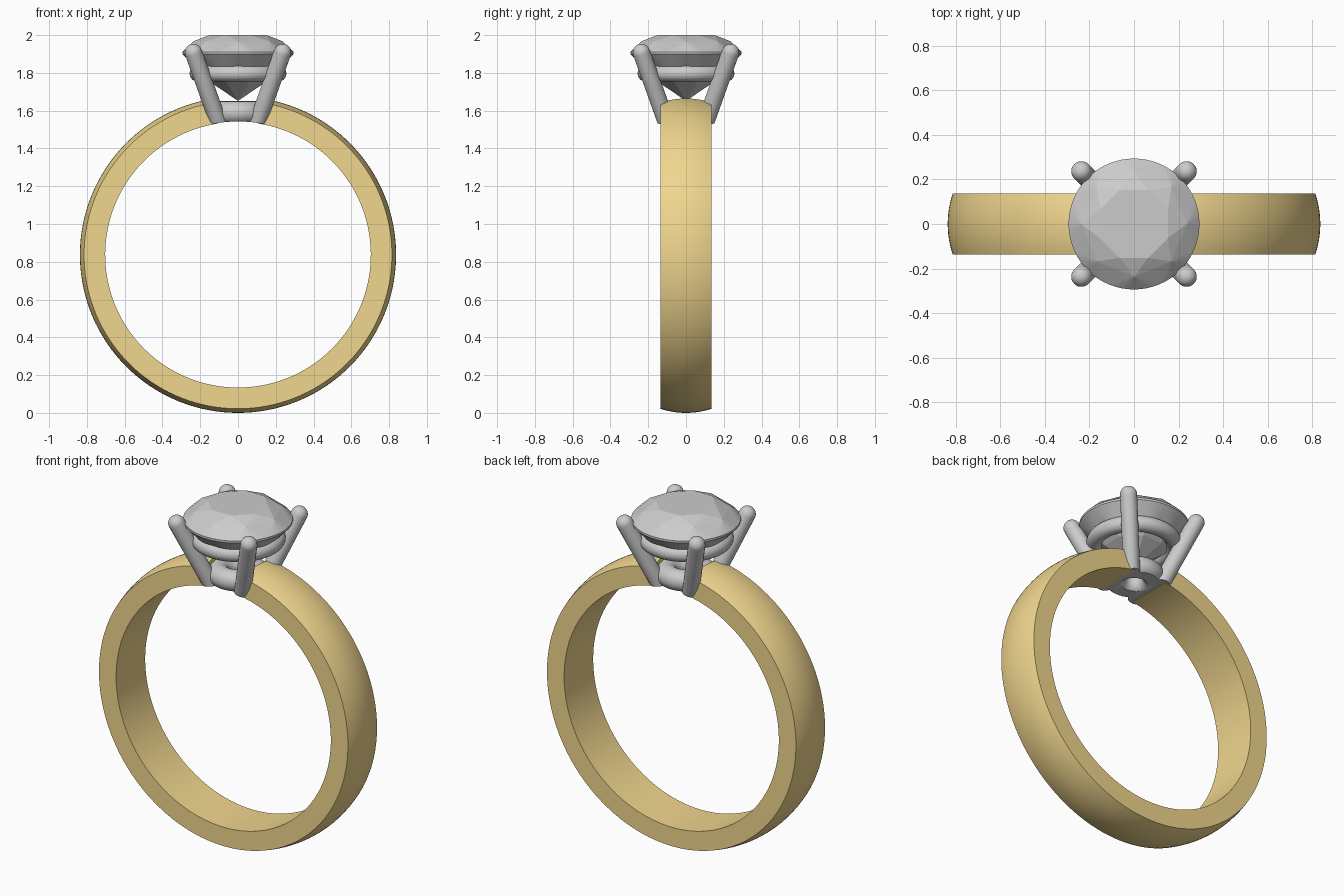
import bpy, bmesh, math
from mathutils import Vector

if "Cube" in bpy.data.objects:
    bpy.data.objects.remove(bpy.data.objects["Cube"])

CZ, R_IN, R_EDGE, R_CROWN, HALF_W = 0.837, 0.703, 0.815, 0.837, 0.136


def add_mesh(name, bm):
    bmesh.ops.recalc_face_normals(bm, faces=bm.faces)
    me = bpy.data.meshes.new(name)
    bm.to_mesh(me)
    bm.free()
    ob = bpy.data.objects.new(name, me)
    bpy.context.collection.objects.link(ob)
    return ob


def activate(ob):
    bpy.ops.object.select_all(action='DESELECT')
    ob.select_set(True)
    bpy.context.view_layer.objects.active = ob


def smooth(ob, angle=35):
    activate(ob)
    bpy.ops.object.shade_smooth_by_angle(angle=math.radians(angle))


def loft(name, rings, closed=False):
    # skin a list of equal point loops; open lofts get end caps
    bm = bmesh.new()
    loops = [[bm.verts.new(p) for p in ring] for ring in rings]
    n = len(loops[0])
    for i in range(len(loops) if closed else len(loops) - 1):
        a, b = loops[i], loops[(i + 1) % len(loops)]
        for j in range(n):
            k = (j + 1) % n
            bm.faces.new((a[j], a[k], b[k], b[j]))
    if not closed:
        bm.faces.new(loops[0])
        bm.faces.new(loops[-1])
    return add_mesh(name, bm)


def circle(r, z, n, start=0.0):
    return [Vector((r * math.cos(start + math.tau * i / n),
                    r * math.sin(start + math.tau * i / n), z)) for i in range(n)]


# band: domed profile swept round the finger, open under the stone
profile = [(R_IN, HALF_W), (R_IN, -HALF_W)]
for i in range(13):
    t = -1 + i / 6
    profile.append((R_CROWN - (R_CROWN - R_EDGE) * t * t, HALF_W * t))
gap, steps = 0.15, 128
rings = []
for i in range(steps + 1):
    a = gap + (math.tau - 2 * gap) * i / steps
    rings.append([(r * math.sin(a), y, CZ + r * math.cos(a)) for r, y in profile])
band = loft("band", rings)
smooth(band, 30)
gold = bpy.data.materials.new("gold")
gold.diffuse_color = (0.87, 0.67, 0.27, 1)
gold.use_nodes = True
gold.node_tree.nodes["Principled BSDF"].inputs["Base Color"].default_value = gold.diffuse_color
band.data.materials.append(gold)

# cutter shaped like the finger hole
bpy.ops.mesh.primitive_cylinder_add(vertices=128, radius=R_IN + 0.003, depth=1,
                                    location=(0, 0, CZ), rotation=(math.pi / 2, 0, 0))
cutter = bpy.context.object
cutter.name = "finger_hole_cutter"
cutter.hide_render = True


def trim(ob):
    activate(ob)
    mod = ob.modifiers.new("trim", 'BOOLEAN')
    mod.operation, mod.solver, mod.object = 'DIFFERENCE', 'EXACT', cutter
    bpy.ops.object.modifier_apply(modifier=mod.name)
    smooth(ob)


# setting rings
def torus(name, major, minor, z):
    bpy.ops.mesh.primitive_torus_add(major_segments=64, minor_segments=24, major_radius=major,
                                     minor_radius=minor, location=(0, 0, z))
    ob = bpy.context.object
    ob.name = name
    smooth(ob)
    return ob


torus("upper_setting_ring", 0.213, 0.043, 1.797)
trim(torus("lower_setting_ring", 0.105, 0.06, 1.59))

# four leaning prongs with rounded tips
PR = 0.046
for i in range(4):
    a = math.pi / 4 + i * math.pi / 2
    d = Vector((math.cos(a), math.sin(a), 0)) * math.sqrt(2)
    foot = d * 0.09 + Vector((0, 0, 1.50))
    tip = d * 0.236 + Vector((0, 0, 1.908))
    axis = (tip - foot).normalized()
    u = axis.orthogonal().normalized()
    v = axis.cross(u)
    sections = [(foot, PR)]
    for k in range(8):
        t = k * math.pi / 2 / 7.3
        sections.append((tip + axis * PR * math.sin(t), PR * math.cos(t)))
    rings = [[c + (u * math.cos(math.tau * j / 24) + v * math.sin(math.tau * j / 24)) * r
              for j in range(24)] for c, r in sections]
    trim(loft("prong_%d" % (i + 1), rings))

bpy.data.objects.remove(cutter)

# brilliant-cut stone: hull of table, star, girdle and pavilion rings
half = math.pi / 8
points = (circle(0.165, 2.0, 8, half) + circle(0.237, 1.967, 8)
          + circle(0.294, 1.911, 64) + circle(0.294, 1.899, 64)
          + circle(0.165, 1.755, 8, half) + [Vector((0, 0, 1.652))])
bm = bmesh.new()
for p in points:
    bm.verts.new(p)
bmesh.ops.convex_hull(bm, input=bm.verts[:])
bmesh.ops.dissolve_limit(bm, angle_limit=math.radians(0.5), verts=bm.verts[:], edges=bm.edges[:])
add_mesh("stone", bm)
